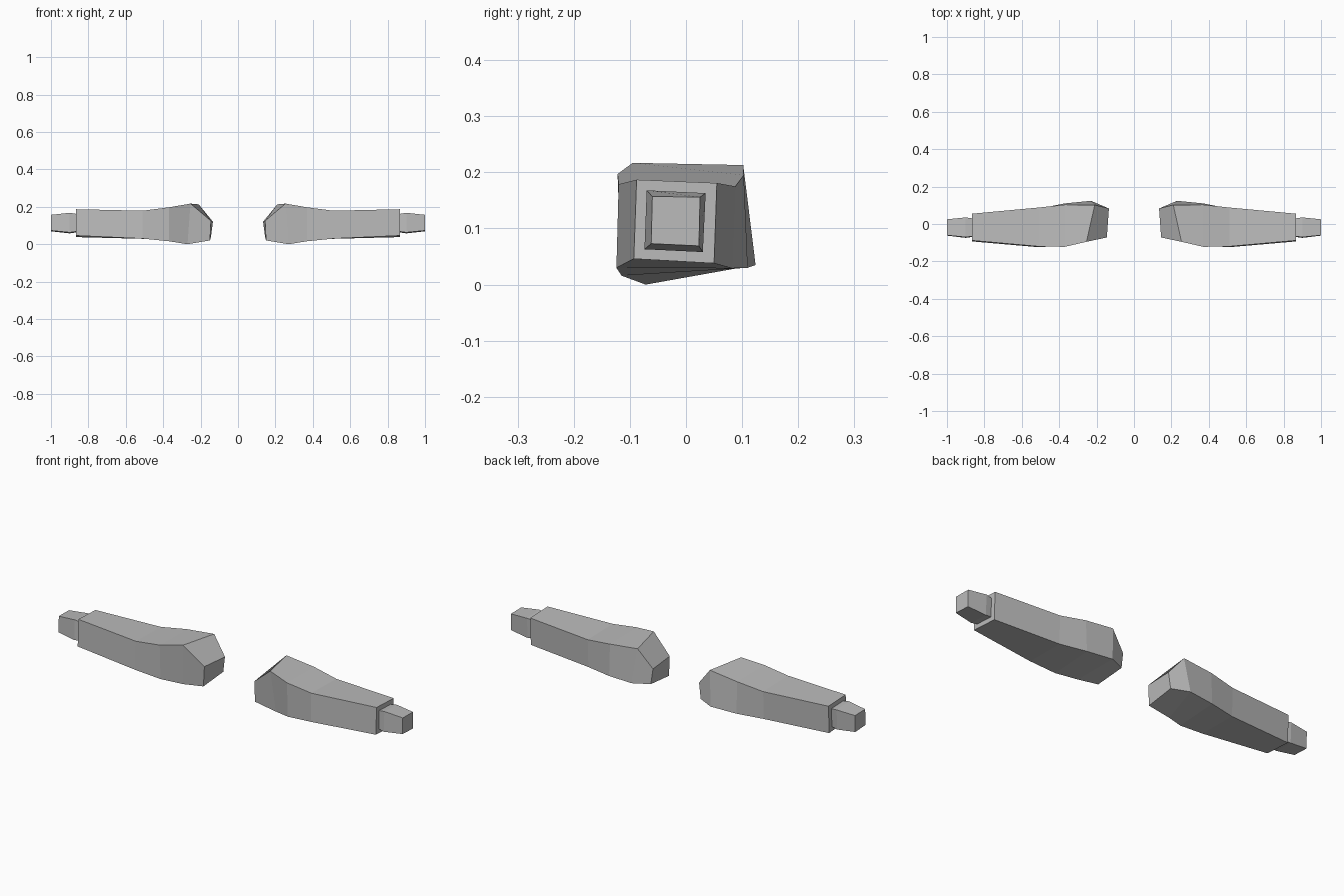
import bpy
import bmesh

default_cube = bpy.data.objects.get("Cube")
if default_cube:
    bpy.data.objects.remove(default_cube, do_unlink=True)

grey = bpy.data.materials.new("light_grey")
grey.use_nodes = True
colour = (0.5, 0.5, 0.5, 1)
grey.diffuse_color = colour
grey.node_tree.nodes["Principled BSDF"].inputs["Base Color"].default_value = colour


def loft(name, rings, side):
    """Join four-cornered rings into a closed flat-faced limb, on one side of x."""
    bm = bmesh.new()
    loops = [[bm.verts.new((side * x, y, z)) for x, y, z in ring] for ring in rings]
    for a, b in zip(loops, loops[1:]):
        for i in range(len(a)):
            j = (i + 1) % len(a)
            bm.faces.new((a[i], a[j], b[j], b[i]))
    bm.faces.new(loops[0])
    bm.faces.new(loops[-1])
    bmesh.ops.recalc_face_normals(bm, faces=bm.faces)
    mesh = bpy.data.meshes.new(name)
    bm.to_mesh(mesh)
    bm.free()
    mesh.materials.append(grey)
    obj = bpy.data.objects.new(name, mesh)
    bpy.context.collection.objects.link(obj)


def ring_at(x, *corners):
    return [(x, y, z) for y, z in corners]


# Corners run top front, top back, bottom back, bottom front
sleeve = [
    # slanted shoulder end
    [(0.145, -0.072, 0.125), (0.134, 0.083, 0.12), (0.145, 0.085, 0.038), (0.15, -0.073, 0.02)],
    [(0.254, -0.095, 0.217), (0.21, 0.102, 0.213), (0.23, 0.124, 0.035), (0.27, -0.072, 0.0)],
    # upper arm and elbow
    ring_at(0.37, (-0.122, 0.197), (0.103, 0.195), (0.11, 0.03), (-0.115, 0.016)),
    ring_at(0.51, (-0.12, 0.179), (0.088, 0.175), (0.082, 0.029), (-0.124, 0.03)),
    # cuff
    ring_at(0.867, (-0.088, 0.187), (0.055, 0.181), (0.05, 0.038), (-0.093, 0.046)),
]

wrist = [
    ring_at(0.85, (-0.064, 0.16), (0.028, 0.157), (0.025, 0.065), (-0.067, 0.07)),
    ring_at(0.90, (-0.07, 0.168), (0.035, 0.163), (0.03, 0.058), (-0.074, 0.063)),
    ring_at(1.0, (-0.06, 0.157), (0.025, 0.156), (0.023, 0.069), (-0.062, 0.073)),
]

for label, side in (("left", 1), ("right", -1)):
    loft(label + "_sleeve", sleeve, side)
    loft(label + "_wrist", wrist, side)
